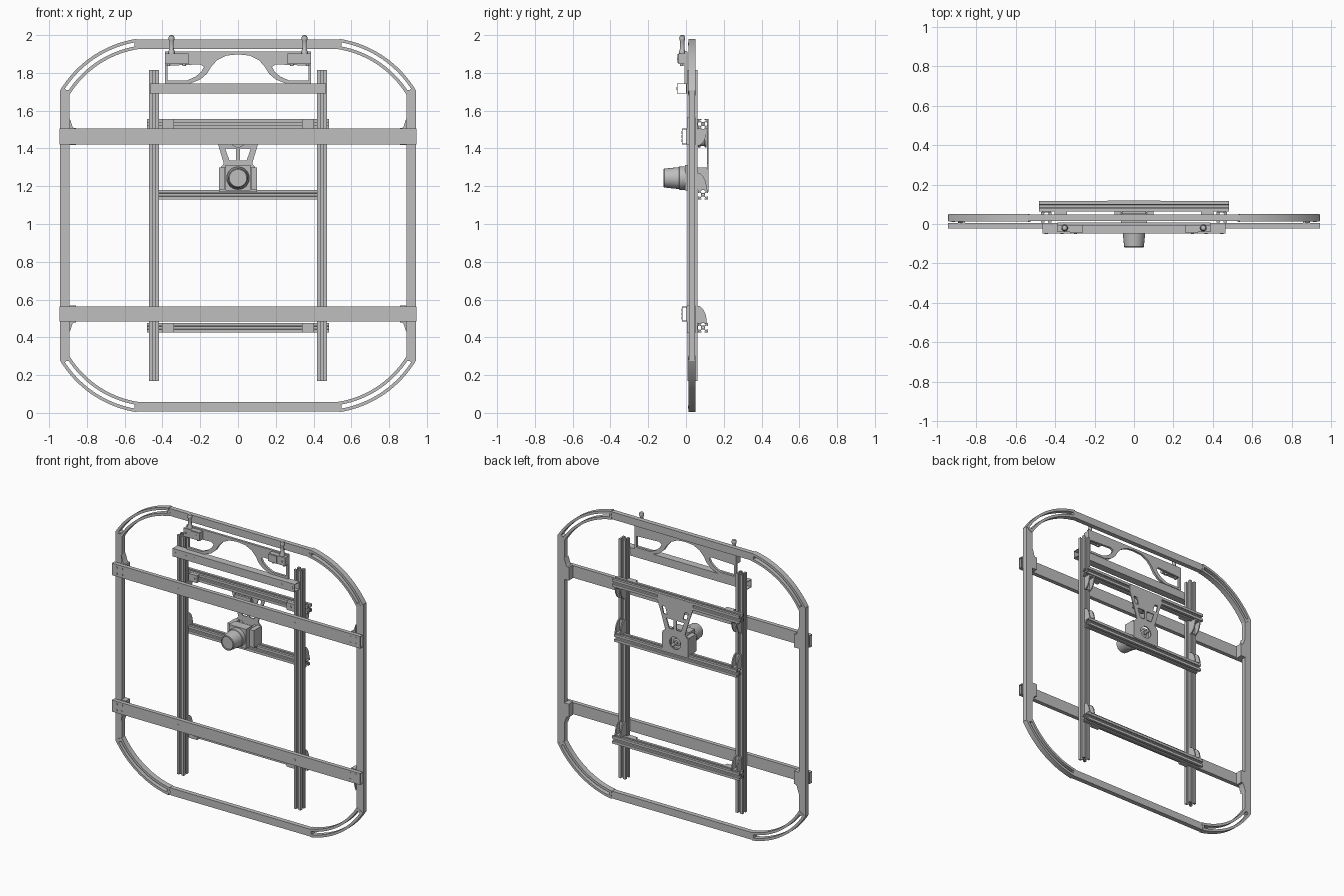
import bpy
import bmesh
from math import sin, cos, pi, radians
from mathutils import Matrix

cube = bpy.data.objects.get("Cube")
if cube:
    bpy.data.objects.remove(cube, do_unlink=True)

grey = bpy.data.materials.new("machined grey")
grey.use_nodes = True
COL = (0.52, 0.52, 0.52, 1)
grey.diffuse_color = COL
grey.node_tree.nodes["Principled BSDF"].inputs["Base Color"].default_value = COL

# Columns are the world directions of profile u, profile v and extrusion
FRAMES = {"X": ((0, 0, 1), (1, 0, 0), (0, 1, 0)),
          "Y": ((1, 0, 0), (0, 0, -1), (0, 1, 0)),
          "Z": ((1, 0, 0), (0, 1, 0), (0, 0, 1))}


def add(name, mesh):
    """Link a part, smooth only its gentle curves and keep flat faces flat."""
    mesh.materials.clear()
    mesh.materials.append(grey)
    ob = bpy.data.objects.new(name, mesh)
    bpy.context.collection.objects.link(ob)
    bpy.ops.object.select_all(action="DESELECT")
    ob.select_set(True)
    bpy.context.view_layer.objects.active = ob
    bpy.ops.object.shade_smooth_by_angle(angle=radians(32))
    return ob


def extrude(name, loops, axis, a, b):
    """Fill an outline (later loops are holes) and extrude it from a to b."""
    cu = bpy.data.curves.new(name, "CURVE")
    cu.dimensions, cu.fill_mode, cu.extrude = "2D", "BOTH", abs(b - a) / 2
    for loop in loops:
        sp = cu.splines.new("POLY")
        sp.points.add(len(loop) - 1)
        for p, (u, v) in zip(sp.points, loop):
            p.co = (u, v, 0, 1)
        sp.use_cyclic_u = True
    tmp = bpy.data.objects.new(name + "_outline", cu)
    bpy.context.collection.objects.link(tmp)
    dg = bpy.context.evaluated_depsgraph_get()
    mesh = bpy.data.meshes.new_from_object(tmp.evaluated_get(dg))
    bpy.data.objects.remove(tmp, do_unlink=True)
    m = Matrix(FRAMES[axis]).to_4x4()
    mid = (a + b) / 2
    m.translation = [mid if c == axis else 0 for c in "XYZ"]
    mesh.transform(m)
    bm = bmesh.new()
    bm.from_mesh(mesh)
    bmesh.ops.remove_doubles(bm, verts=bm.verts, dist=1e-5)
    bmesh.ops.recalc_face_normals(bm, faces=bm.faces)
    bm.to_mesh(mesh)
    bm.free()
    return add(name, mesh)


def rect(u0, u1, v0, v1):
    return [(u0, v0), (u1, v0), (u1, v1), (u0, v1)]


def arc(cu, cv, r, a, b, n=16):
    return [(cu + r * cos(radians(a + (b - a) * i / n)),
             cv + r * sin(radians(a + (b - a) * i / n))) for i in range(n + 1)]


def circle(cu, cv, r, n=24):
    return arc(cu, cv, r, 0, 360 - 360 / n, n - 1)


def box(name, x0, x1, y0, y1, z0, z1):
    return extrude(name, [rect(x0, x1, z0, z1)], "Y", y0, y1)


def tube(name, half, y0, y1, z0, z1, wall=0.004):
    return extrude(name, [rect(y0, y1, z0, z1),
                          rect(y0 + wall, y1 - wall, z0 + wall, z1 - wall)], "X", -half, half)


def bolt(x, z, y, r=0.008):
    extrude("bolt", [circle(x, z, r, 12)], "Y", y - 0.002, y)


def lathe(name, profile, origin, axis, n=32):
    """Spin (radius, height) pairs around an axis."""
    bm = bmesh.new()
    rings = [[bm.verts.new((r * cos(2 * pi * i / n), r * sin(2 * pi * i / n), h))
              for i in range(n)] for r, h in profile]
    for lo, hi in zip(rings, rings[1:]):
        for i in range(n):
            bm.faces.new((lo[i], lo[(i + 1) % n], hi[(i + 1) % n], hi[i]))
    bm.faces.new(rings[0][::-1])
    bm.faces.new(rings[-1])
    m = Matrix(FRAMES[axis]).to_4x4()
    m.translation = origin
    bm.transform(m)
    bmesh.ops.recalc_face_normals(bm, faces=bm.faces)
    mesh = bpy.data.meshes.new(name)
    bm.to_mesh(mesh)
    bm.free()
    return add(name, mesh)


def slot_profile(cu, cv, s):
    """Four-slot rail section, one side repeated by rotation."""
    side = [(-1, -1), (-.32, -1), (-.32, -.76), (-.6, -.76), (-.28, -.4),
            (.28, -.4), (.6, -.76), (.32, -.76), (.32, -1)]
    pts = []
    for k in range(4):
        c, d = round(cos(k * pi / 2)), round(sin(k * pi / 2))
        pts += [(cu + s * (c * u - d * v), cv + s * (d * u + c * v)) for u, v in side]
    return [pts, circle(cu, cv, s * 0.16, 10)]


MID = 0.992            # mid-height of the outer frame
F0, F1 = 0.012, 0.05   # frame depth

# Outer frame: straight bars and slotted corner arcs
for s in (-1, 1):
    zs = sorted((MID + s * 0.985, MID + s * 0.935))
    box("frame_end_bar", -0.54, 0.54, F0 + .003, F1 - .003, *zs)
    xs = sorted((s * 0.943, s * 0.892))
    box("frame_side_bar", *xs, F0 + .003, F1 - .003, 0.275, 1.71)
    for t in (-1, 1):
        cx, cz = 0.448, 0.419
        outer = arc(cx, cz, .576, 31, 81, 24) + arc(cx, cz, .521, 81, 31, 24)
        slot = arc(cx, cz, .559, 33, 79.5, 24) + arc(cx, cz, .538, 79.5, 33, 24)
        place = lambda lp: [(s * u, MID + t * v) for u, v in lp]
        extrude("frame_corner", [place(outer), place(slot)], "Y", F0, F1)
        for u, v in ((0.917, 0.705), (0.53, 0.96)):
            bolt(s * u, MID + t * v, F0)

# Crossbars with end clamps, flared toward the nearer frame end
for z0, z1, out in ((1.422, 1.505, 1), (0.484, 0.563, -1)):
    tube("crossbar", 0.945, -0.022, 0.006, z0, z1)
    zc = (z0 + z1) / 2
    for s in (-1, 1):
        outline = [(.893, -.045), (.857, -.045), (.857, .045), (.87, .045),
                   (.878, .055), (.885, .08), (.893, .1)]
        extrude("crossbar_clamp", [[(s * u, zc + out * v) for u, v in outline]], "Y", 0.004, F1)
        for x in (0.91, 0.868):
            for dz in (-.021, .021):
                bolt(s * x, zc + dz, -0.022)
        bolt(s * 0.445, zc, -0.022)

# Slotted rails: two uprights and three cross rails behind them
RY, RS = 0.09, 0.026
for s in (-1, 1):
    extrude("upright_rail", slot_profile(s * 0.445, 0.034, RS), "Z", 0.17, 1.815)
for z, half, up in ((1.53, .483, -1), (1.155, .465, 1), (0.451, .483, 1)):
    extrude("cross_rail", slot_profile(RY, z, RS), "X", -half, half)
    # Rounded gussets joining cross rails to uprights
    for s in (-1, 1):
        edge = z + up * RS
        fan = [(.06, edge)] + [(.06 + .05 * u, edge + up * .09 * v)
                               for u, v in arc(0, 0, 1, 0, 90, 10)]
        for x in (0.424, 0.462):
            extrude("gusset_cheek", [fan], "X", s * x - .004, s * x + .004)
        gx = sorted((s * .42, s * .466))
        box("gusset_back", *gx, .058, .066, *sorted((edge, edge + up * .085)))
        box("gusset_foot", *gx, .06, .108, *sorted((edge, edge + up * .008)))
        # Flat brackets on the front of the outer rails
        if half > .47:
            box("rail_bracket", *sorted((s * .34, s * .403)), .04, .064, z - .025, z + .025)
            bolt(s * .367, z, .04, .011)

# Head bar and arched plate above it
tube("head_bar", 0.465, -0.048, 0.004, 1.69, 1.745)
for x in (.445, .365, .297):
    for s in (-1, 1):
        bolt(s * x, 1.717, -0.048)
half_arch = [(.25, 1.745), (.2, 1.765), (.165, 1.795), (.14, 1.835), (.11, 1.868), (.06, 1.892)]
outline = [(-.387, 1.745), (-.387, 1.912), (.387, 1.912), (.387, 1.745)]
outline += half_arch + [(0, 1.898)] + [(-u, v) for u, v in half_arch[::-1]]
window = [(.372, 1.76), (.372, 1.838), (.2, 1.845), (.18, 1.832), (.195, 1.805), (.225, 1.78), (.27, 1.76)]
extrude("arch_plate", [outline, window, [(-u, v) for u, v in window]], "Y", -0.008, 0.008)

# Clamp blocks with plunger pins
for s in (-1, 1):
    box("clamp_block", *sorted((s * .262, s * .387)), -.04, -.006, 1.846, 1.903)
    box("clamp_pad", *sorted((s * .262, s * .325)), -.046, -.04, 1.852, 1.9)
    for x in (.285, .368):
        lathe("block_foot", [(.009, 0), (.009, .012)], (s * x, -.023, 1.836), "Z", 12)
        bolt(s * x, 1.875, -.045, .007)
    lathe("plunger_pin", [(.017, 0), (.017, .018), (.012, .03), (.011, .07), (.015, .08),
                          (.016, .09), (.012, .1), (.005, .104)], (s * .352, -.02, 1.896), "Z", 20)

# Rear carrier plate with lightening windows
side = [(.135, 1.555), (.135, 1.505), (.108, 1.43), (.075, 1.32), (.1, 1.29), (.1, 1.17)]
win = [(.01, 1.335), (.045, 1.335), (.068, 1.4), (.01, 1.4)]
bigwin = [(.06, 1.425), (.088, 1.425), (.1, 1.475), (.075, 1.475)]
loops = [side + [(-u, v) for u, v in side[::-1]], circle(0, 1.243, .042)]
for w in (win, bigwin):
    loops += [w, [(-u, v) for u, v in w]]
extrude("carrier_plate", loops, "Y", 0.111, 0.119)

# Drive unit: body, side cheeks and tapered round nose
box("drive_body", -.065, .065, -.005, .06, 1.178, 1.312)
box("drive_flange", -.1, .1, .052, .062, 1.17, 1.3)
for s in (-1, 1):
    box("drive_cheek", *sorted((s * .068, s * .1)), .03, .111, 1.182, 1.3)
    for z in (1.2, 1.287):
        lathe("standoff", [(.01, 0), (.01, -.055)], (s * .05, .058, z), "Y", 12)
lathe("drive_nose", [(.062, -.02), (.062, .035), (.058, .037), (.05, .115), (.046, .119),
                     (.042, .119), (.042, .112)], (0, 0, 1.243), "Y", 40)
lathe("drive_hub", [(.026, 0), (.026, -.04), (.012, -.042), (.012, -.055)],
      (0, .06, 1.243), "Y", 24)

# Small pulley block behind the upper crossbar
box("pulley_block", -.06, .06, .05, .066, 1.43, 1.5)
lathe("pulley", [(.04, 0), (.04, -.012), (.033, -.014), (.033, -.034), (.04, -.036), (.04, -.045)],
      (0, .064, 1.445), "Y", 24)
